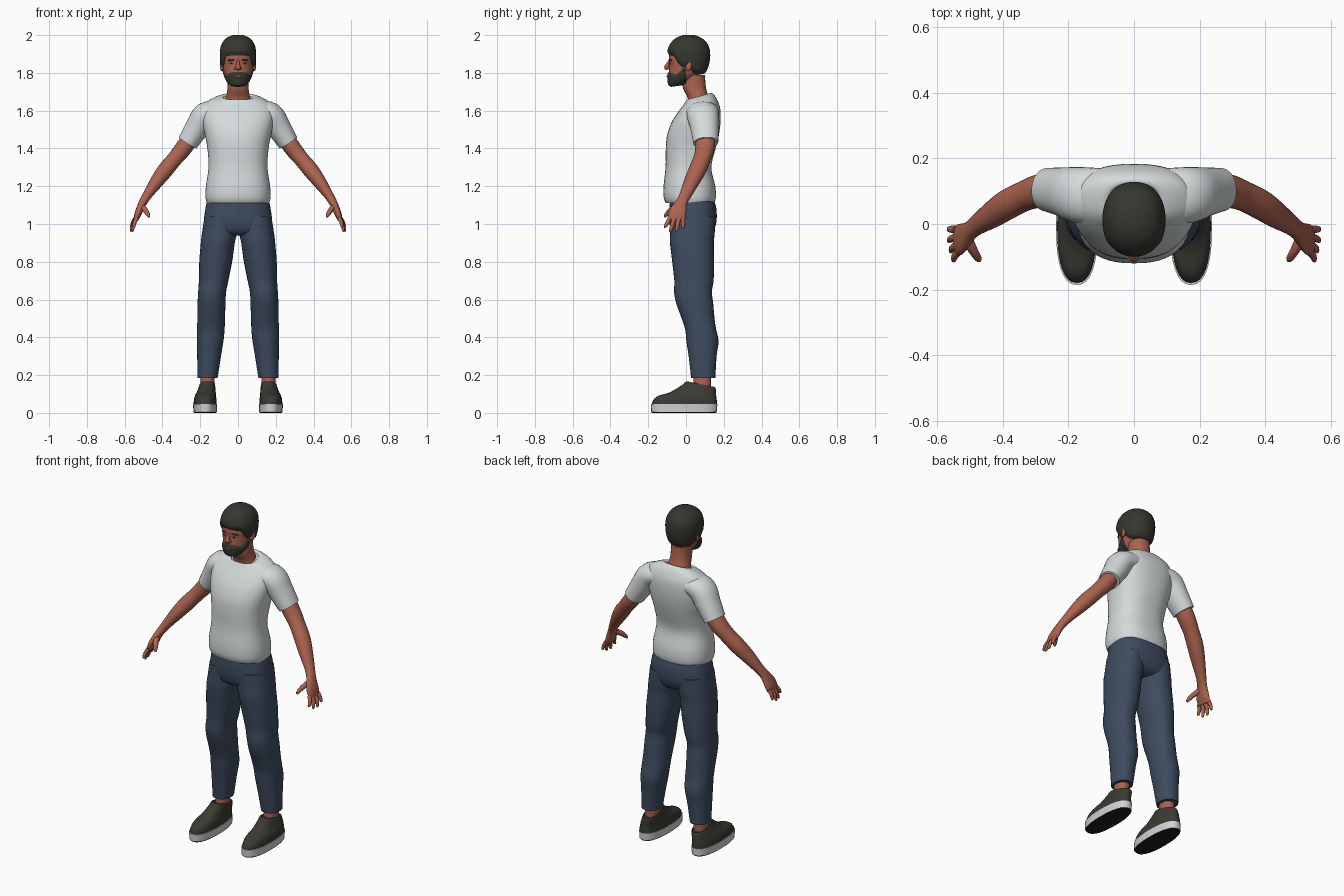
import bpy, bmesh, math
from mathutils import Vector, Matrix

COLORS = {
    "skin": (0.41, 0.125, 0.08), "hair_dark": (0.036, 0.037, 0.028),
    "shirt_white": (0.66, 0.70, 0.70), "denim_blue": (0.048, 0.070, 0.115),
    "shoe_olive": (0.043, 0.043, 0.033), "sole_grey": (0.62, 0.65, 0.66),
    "tread_black": (0.012, 0.012, 0.012), "eye_white": (0.55, 0.50, 0.47),
    "lip": (0.30, 0.085, 0.065),
}
MATS = {}
for key, c in COLORS.items():
    MATS[key] = bpy.data.materials.new(key)
    MATS[key].diffuse_color = (*c, 1)


def finish(bm, name, mat):
    bmesh.ops.recalc_face_normals(bm, faces=bm.faces)
    me = bpy.data.meshes.new(name)
    bm.to_mesh(me)
    bm.free()
    me.materials.append(MATS[mat])
    ob = bpy.data.objects.new(name, me)
    bpy.context.collection.objects.link(ob)
    return ob


def smooth_rows(rows, steps):
    """Catmull-Rom interpolation of a short list of equal-length rows."""
    if steps == 1:
        return rows
    out = []
    for i in range(len(rows) - 1):
        quad = (rows[max(i - 1, 0)], rows[i], rows[i + 1], rows[min(i + 2, len(rows) - 1)])
        for k in range(steps):
            t = k / steps
            out.append([0.5 * (2 * b + (c - a) * t + (2 * a - 5 * b + 4 * c - d) * t * t
                               + (3 * b - a - 3 * c + d) * t ** 3) for a, b, c, d in zip(*quad)])
    return out + [list(rows[-1])]


def unit_ring(n, power):
    """Superellipse of radius one."""
    def p(v):
        return math.copysign(abs(v) ** (2 / power), v)
    return [(p(math.cos(2 * math.pi * i / n)), p(math.sin(2 * math.pi * i / n))) for i in range(n)]


def skin_rings(rings):
    bm = bmesh.new()
    vs = [[bm.verts.new(p) for p in r] for r in rings]
    n = len(vs[0])
    for a, b in zip(vs, vs[1:]):
        for i in range(n):
            j = (i + 1) % n
            bm.faces.new((a[i], a[j], b[j], b[i]))
    bm.faces.new(vs[0][::-1])
    bm.faces.new(vs[-1])
    return bm


def loft(name, mat, rows, side=1, power=2.2, steps=4, n=32, offset=None):
    """Stacked rings; each row is z, cx, cy, rx, ry, tilt (back edge raised)."""
    rings = [[(side * (cx + u * rx), cy + v * ry, z + tilt * v * ry) for u, v in unit_ring(n, power)]
             for z, cx, cy, rx, ry, tilt in smooth_rows(rows, steps)]
    bm = skin_rings(rings)
    if offset:
        bmesh.ops.recalc_face_normals(bm, faces=bm.faces)
        bm.normal_update()
        moves = [(v, v.normal * offset(v.co)) for v in bm.verts]
        for v, m in moves:
            v.co += m
    return finish(bm, name, mat)


def tube(name, mat, rows, side=1, steps=4, n=20, power=2.1):
    """Limb along a path; each row is x, y, z, thickness radius, depth radius."""
    pts = smooth_rows(rows, steps)
    rings = []
    for i, (x, y, z, a, b) in enumerate(pts):
        t = (Vector(pts[min(i + 1, len(pts) - 1)][:3]) - Vector(pts[max(i - 1, 0)][:3])).normalized()
        dv = (Vector((0, 1, 0)) - t * t.y).normalized()
        du = dv.cross(t)
        ring = [Vector((x, y, z)) + du * u * a + dv * v * b for u, v in unit_ring(n, power)]
        rings.append([(side * p.x, p.y, p.z) for p in ring])
    return finish(skin_rings(rings), name, mat)


def ball(name, mat, loc, radii, rot=(0, 0, 0)):
    bm = bmesh.new()
    bmesh.ops.create_uvsphere(bm, u_segments=16, v_segments=10, radius=1)
    m = Matrix.Translation(loc)
    for ax, ang in zip("XYZ", rot):
        m = m @ Matrix.Rotation(ang, 4, ax)
    bm.transform(m @ Matrix.Diagonal((*radii, 1)))
    return finish(bm, name, mat)


def piecewise(points, y):
    if y <= points[0][0]:
        return points[0][1]
    for (a, za), (b, zb) in zip(points, points[1:]):
        if y <= b:
            return za + (zb - za) * (y - a) / (b - a)
    return points[-1][1]


def clamp(v, lo, hi):
    return max(lo, min(hi, v))


# Head; hair and beard are shells that sink into it along their edges
HEAD = [(1.738, 0, -0.042, 0.030, 0.034, 0.15), (1.750, 0, -0.034, 0.049, 0.054, 0.15),
        (1.780, 0, -0.015, 0.066, 0.077, 0.08), (1.810, 0, 0.001, 0.075, 0.092, 0),
        (1.840, 0, 0.009, 0.080, 0.098, 0), (1.880, 0, 0.012, 0.083, 0.103, 0),
        (1.920, 0, 0.014, 0.082, 0.099, 0), (1.950, 0, 0.015, 0.073, 0.086, 0),
        (1.973, 0, 0.015, 0.055, 0.062, 0), (1.987, 0, 0.015, 0.026, 0.030, 0)]
HAIRLINE = [(-0.09, 1.893), (-0.06, 1.888), (-0.04, 1.85), (-0.012, 1.825),
            (0.012, 1.835), (0.04, 1.80), (0.12, 1.772)]
BEARDLINE = [(-0.095, 1.806), (-0.08, 1.802), (-0.055, 1.79), (-0.025, 1.81),
             (-0.008, 1.84), (0.008, 1.70)]
loft("head", "skin", HEAD, n=48)
loft("hair", "hair_dark", HEAD, n=64, steps=6,
     offset=lambda p: clamp((p.z - piecewise(HAIRLINE, p.y)) * 0.6, -0.008, 0.013))
loft("beard", "hair_dark", HEAD, n=64, steps=6,
     offset=lambda p: clamp((piecewise(BEARDLINE, p.y) - p.z) * 0.5, -0.008, 0.007))
loft("neck", "skin", [(1.63, 0, 0.068, 0.075, 0.056, 0), (1.67, 0, 0.064, 0.064, 0.056, 0),
                      (1.72, 0, 0.045, 0.056, 0.061, 0), (1.79, 0, 0.04, 0.056, 0.06, 0)])

# Face details
tube("nose", "skin", [(0, -0.082, 1.868, 0.008, 0.008), (0, -0.094, 1.848, 0.009, 0.010),
                      (0, -0.104, 1.830, 0.014, 0.012), (0, -0.098, 1.819, 0.013, 0.008)], n=16)
ball("lips", "lip", (0, -0.0945, 1.781), (0.021, 0.008, 0.007))
for s, tag in ((1, "left"), (-1, "right")):
    ball(tag + "_nostril", "skin", (s * 0.012, -0.092, 1.824), (0.008, 0.010, 0.007))
    ball(tag + "_eye", "eye_white", (s * 0.034, -0.079, 1.851), (0.013, 0.008, 0.0055), (0, 0, s * 0.3))
    ball(tag + "_iris", "tread_black", (s * 0.034, -0.084, 1.851), (0.005, 0.004, 0.005))
    ball(tag + "_eyebrow", "hair_dark", (s * 0.036, -0.082, 1.868), (0.020, 0.007, 0.004), (0, s * 0.1, s * 0.35))
    ball(tag + "_ear", "skin", (s * 0.086, 0.014, 1.838), (0.009, 0.017, 0.029), (-0.2, 0, s * -0.35))

# Shirt body
loft("shirt", "shirt_white",
     [(1.11, 0, 0.022, 0.164, 0.128, 0), (1.14, 0, 0.020, 0.172, 0.138, 0),
      (1.20, 0, 0.018, 0.170, 0.137, 0), (1.30, 0, 0.013, 0.156, 0.121, 0),
      (1.40, 0, 0.025, 0.162, 0.132, 0), (1.47, 0, 0.037, 0.175, 0.137, 0),
      (1.54, 0, 0.053, 0.188, 0.130, 0.03), (1.60, 0, 0.068, 0.188, 0.113, 0.10),
      (1.64, 0, 0.075, 0.170, 0.092, 0.15), (1.663, 0, 0.075, 0.135, 0.078, 0.2),
      (1.675, 0, 0.071, 0.100, 0.067, 0.25), (1.674, 0, 0.066, 0.082, 0.060, 0.3),
      (1.666, 0, 0.066, 0.076, 0.055, 0.3)], n=48, power=2.4)

# Trouser seat
loft("trouser_seat", "denim_blue",
     [(1.13, 0, 0.032, 0.162, 0.115, 0), (1.08, 0, 0.036, 0.173, 0.125, 0),
      (1.01, 0, 0.036, 0.181, 0.125, 0), (0.96, 0, 0.034, 0.175, 0.108, 0),
      (0.94, 0, 0.034, 0.140, 0.080, 0)], n=48, power=2.5)

FINGERS = {  # knuckle and tip of each finger
    "index": ((0.536, -0.086, 1.03), (0.550, -0.110, 0.985)),
    "middle": ((0.541, -0.064, 1.025), (0.558, -0.082, 0.965)),
    "ring": ((0.543, -0.040, 1.025), (0.564, -0.050, 0.965)),
    "little": ((0.543, -0.016, 1.03), (0.564, -0.016, 0.982)),
}

for s, tag in ((1, "left"), (-1, "right")):
    # Sleeve, arm and hand
    tube(tag + "_sleeve", "shirt_white",
         [(0.10, 0.085, 1.598, 0.052, 0.085), (0.170, 0.089, 1.578, 0.068, 0.085),
          (0.216, 0.098, 1.510, 0.064, 0.075), (0.266, 0.105, 1.430, 0.055, 0.066)], s, n=32)
    tube(tag + "_arm", "skin",
         [(0.24, 0.105, 1.47, 0.045, 0.052), (0.29, 0.100, 1.40, 0.045, 0.051),
          (0.335, 0.085, 1.345, 0.041, 0.046), (0.385, 0.060, 1.285, 0.042, 0.046),
          (0.430, 0.030, 1.225, 0.036, 0.041), (0.475, 0.0, 1.160, 0.026, 0.032),
          (0.500, -0.020, 1.120, 0.022, 0.030), (0.517, -0.036, 1.085, 0.020, 0.040),
          (0.531, -0.047, 1.050, 0.018, 0.048), (0.541, -0.050, 1.020, 0.012, 0.044)], s, n=24)
    for finger, (a, b) in FINGERS.items():
        mid = [(p + q) / 2 for p, q in zip(a, b)]
        tube(f"{tag}_{finger}_finger", "skin",
             [(*a, 0.011, 0.012), (mid[0] + 0.004, *mid[1:], 0.010, 0.011),
              (*b, 0.007, 0.008), (b[0] - 0.001, b[1], b[2] - 0.005, 0.003, 0.003)], s, 3, 12)
    tube(tag + "_thumb", "skin",
         [(0.512, -0.040, 1.095, 0.016, 0.018), (0.492, -0.078, 1.075, 0.014, 0.015),
          (0.476, -0.104, 1.050, 0.011, 0.011), (0.471, -0.112, 1.036, 0.005, 0.005)], s, 3, 12)

    # Trouser leg with knee and calf folds
    loft(tag + "_trouser_leg", "denim_blue",
         [(1.04, 0.092, 0.036, 0.085, 0.118, 0), (0.95, 0.099, 0.034, 0.092, 0.118, 0),
          (0.90, 0.107, 0.031, 0.090, 0.116, 0), (0.80, 0.118, 0.038, 0.087, 0.111, 0),
          (0.70, 0.129, 0.042, 0.078, 0.104, 0), (0.64, 0.137, 0.037, 0.074, 0.100, 0),
          (0.58, 0.140, 0.046, 0.074, 0.098, 0), (0.50, 0.142, 0.064, 0.073, 0.087, 0),
          (0.44, 0.144, 0.078, 0.073, 0.082, 0), (0.38, 0.147, 0.087, 0.070, 0.085, 0),
          (0.30, 0.153, 0.088, 0.063, 0.074, 0), (0.185, 0.161, 0.091, 0.053, 0.064, 0)], s)
    loft(tag + "_ankle", "skin", [(0.12, 0.162, 0.085, 0.036, 0.046, 0),
                                  (0.24, 0.160, 0.088, 0.038, 0.046, 0)], s, steps=1)

    # Shoe upper, sole and tread
    loft(tag + "_shoe", "shoe_olive",
         [(0.040, 0.174, -0.008, 0.060, 0.172, 0), (0.065, 0.174, -0.006, 0.060, 0.169, 0),
          (0.090, 0.172, 0.006, 0.056, 0.154, 0), (0.110, 0.168, 0.038, 0.050, 0.122, 0),
          (0.135, 0.164, 0.066, 0.044, 0.092, -0.1), (0.152, 0.162, 0.078, 0.039, 0.075, -0.2),
          (0.144, 0.162, 0.080, 0.034, 0.066, -0.2)], s, power=2.4)
    loft(tag + "_sole", "sole_grey", [(0.006, 0.174, -0.010, 0.062, 0.174, 0),
                                      (0.048, 0.174, -0.010, 0.064, 0.176, 0)], s, 2.4, 1)
    loft(tag + "_tread", "tread_black", [(0.0, 0.174, -0.010, 0.058, 0.168, 0),
                                         (0.006, 0.174, -0.010, 0.062, 0.174, 0)], s, 2.4, 1)

bpy.ops.object.select_all(action="SELECT")
bpy.context.view_layer.objects.active = bpy.data.objects["shirt"]
bpy.ops.object.shade_smooth_by_angle(angle=math.radians(45))
